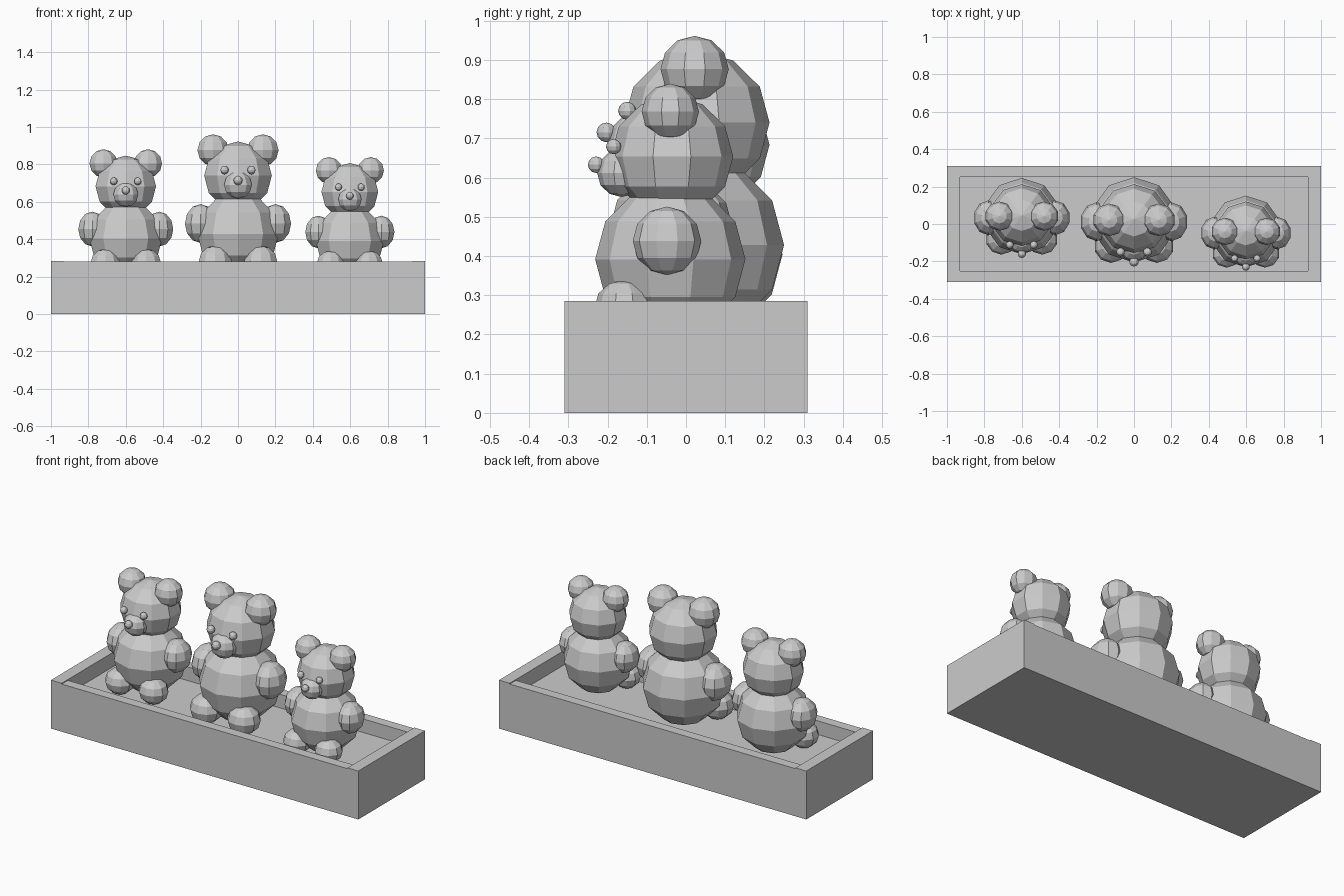
import bpy
import bmesh
from mathutils import Matrix, Vector

cube = bpy.data.objects.get("Cube")
if cube:
    bpy.data.objects.remove(cube)

# One plain grey material
grey = bpy.data.materials.new("plain_grey")
grey.use_nodes = True
colour = (0.6, 0.6, 0.6, 1)
grey.diffuse_color = colour
grey.node_tree.nodes["Principled BSDF"].inputs["Base Color"].default_value = colour

FLOOR = 0.2


def add_object(name, bm):
    mesh = bpy.data.meshes.new(name)
    bm.to_mesh(mesh)
    bm.free()
    mesh.materials.append(grey)
    obj = bpy.data.objects.new(name, mesh)
    bpy.context.collection.objects.link(obj)
    return obj


def box(name, centre, size):
    bm = bmesh.new()
    bmesh.ops.create_cube(bm, size=1)
    bmesh.ops.transform(bm, verts=bm.verts,
                        matrix=Matrix.Translation(centre) @ Matrix.Diagonal((*size, 1)))
    return add_object(name, bm)


def ball(name, centre, radii):
    # Low-poly faceted ball
    bm = bmesh.new()
    bmesh.ops.create_uvsphere(bm, u_segments=10, v_segments=6, radius=1)
    bmesh.ops.scale(bm, vec=radii, verts=bm.verts)
    obj = add_object(name, bm)
    obj.location = centre
    return obj


# Bear parts: name, centre above the floor, radii, paired left and right
PARTS = [
    ("body", (0, 0, 0.228), (0.228, 0.228, 0.228), False),
    ("head", (0, 0.005, 0.54), (0.19, 0.186, 0.183), False),
    ("muzzle", (0, -0.148, 0.49), (0.078, 0.074, 0.073), False),
    ("nose", (0, -0.225, 0.515), (0.025, 0.025, 0.025), False),
    ("ear", (0.133, 0, 0.676), (0.088, 0.087, 0.085), True),
    ("eye", (0.072, -0.172, 0.57), (0.023, 0.023, 0.023), True),
    ("arm", (0.2, -0.01, 0.284), (0.088, 0.104, 0.104), True),
    ("foot", (0.122, -0.14, 0.083), (0.092, 0.09, 0.083), True),
]


def bear(label, x, y, scale):
    origin = Vector((x, y, FLOOR))
    for part, centre, radii, paired in PARTS:
        sides = (("left_", 1), ("right_", -1)) if paired else (("", 1),)
        for side, sign in sides:
            place = origin + scale * Vector((sign * centre[0], centre[1], centre[2]))
            ball(f"{label}_bear_{side}{part}", place, [scale * r for r in radii])


# Open tray: solid base, end walls and slightly lower long walls
box("tray_base", (0, 0, FLOOR / 2), (2, 0.62, FLOOR))
for side, sign in (("left", 1), ("right", -1)):
    box(f"tray_{side}_wall", (sign * 0.965, 0, 0.2425), (0.07, 0.62, 0.085))
for side, sign in (("back", 1), ("front", -1)):
    box(f"tray_{side}_wall", (0, sign * 0.281, 0.24), (1.86, 0.058, 0.08))

# Three bears in a row
bear("large", 0, 0.022, 1)
bear("medium", -0.6, 0.042, 0.895)
bear("small", 0.598, -0.04, 0.84)
